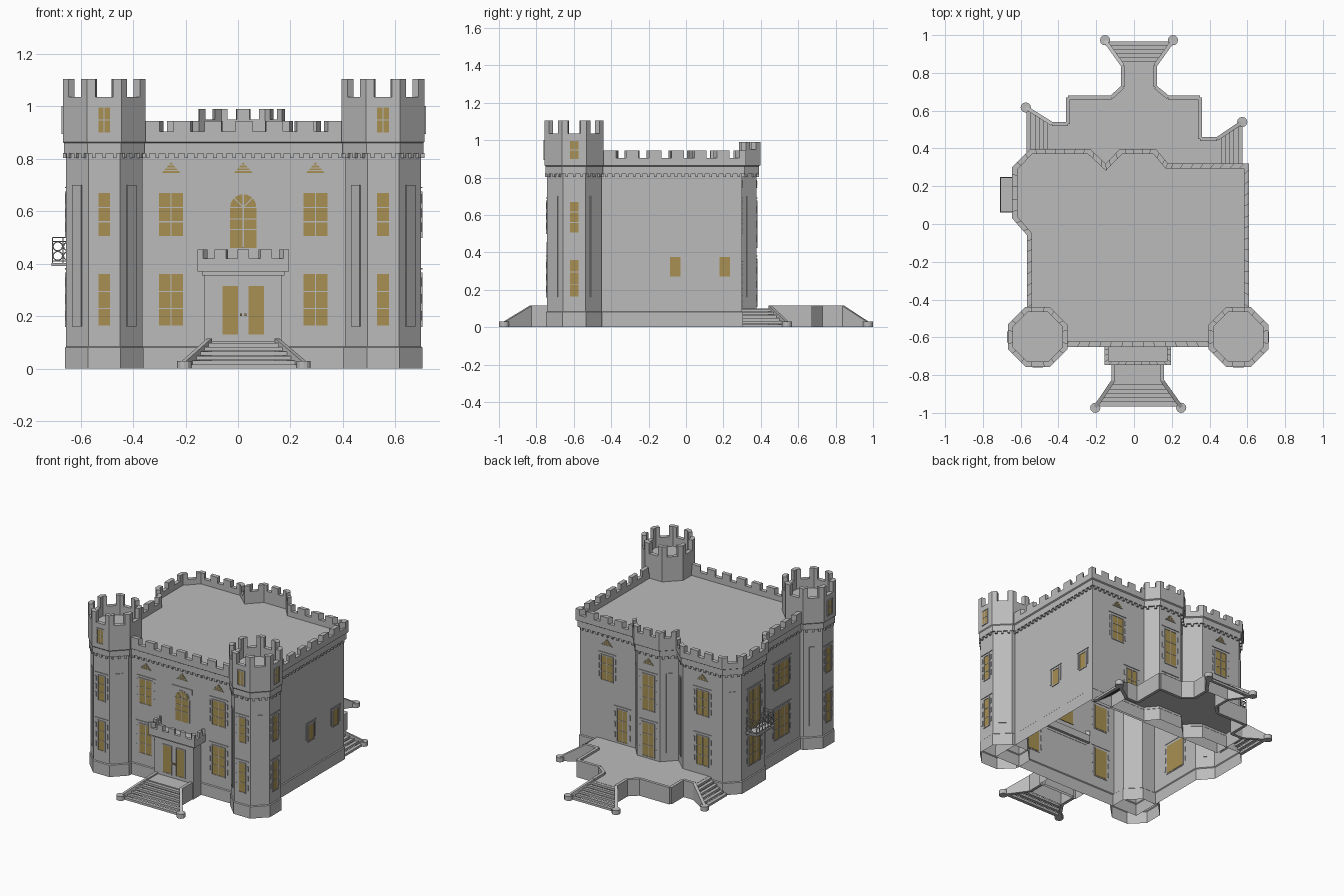
import bpy, bmesh
from math import sin, cos, pi, atan2, degrees, radians
from mathutils import Vector, Matrix

cube = bpy.data.objects.get("Cube")
if cube:
    bpy.data.objects.remove(cube)

def material(name, rgb):
    m = bpy.data.materials.new(name)
    m.use_nodes = True
    m.diffuse_color = (*rgb, 1)
    m.node_tree.nodes["Principled BSDF"].inputs["Base Color"].default_value = (*rgb, 1)
    return m

STONE = material("grey stone", (0.5, 0.5, 0.5))
GOLD = material("golden glass", (0.39, 0.28, 0.085))

def finish(bm, name, mat, fix=True):
    if fix:
        bmesh.ops.recalc_face_normals(bm, faces=bm.faces)
    me = bpy.data.meshes.new(name)
    bm.to_mesh(me)
    bm.free()
    me.materials.append(mat)
    ob = bpy.data.objects.new(name, me)
    bpy.context.collection.objects.link(ob)
    return ob

def solid(bm, bottom, top):
    a = [bm.verts.new(p) for p in bottom]
    b = [bm.verts.new(p) for p in top]
    n = len(a)
    bm.faces.new(a[::-1])
    bm.faces.new(b)
    for i in range(n):
        j = (i + 1) % n
        bm.faces.new((a[i], a[j], b[j], b[i]))

def prism(bm, poly, z0, z1):
    solid(bm, [(p[0], p[1], z0) for p in poly], [(p[0], p[1], z1) for p in poly])

def inset(poly, d):
    out = []
    for i, p in enumerate(poly):
        p = Vector(p)
        e1 = (p - Vector(poly[i - 1])).normalized()
        e2 = (Vector(poly[(i + 1) % len(poly)]) - p).normalized()
        n1, n2 = Vector((-e1.y, e1.x)), Vector((-e2.y, e2.x))
        out.append(p + (n1 + n2) * d / (1 + n1.dot(n2)))
    return out

def shell(name, poly, levels):
    """Open-bottomed shell through (inset, height) levels, closed by a roof."""
    bm = bmesh.new()
    rings = [[bm.verts.new((p.x, p.y, z)) for p in inset(poly, d)] for d, z in levels]
    n = len(poly)
    for a, b in zip(rings, rings[1:]):
        for i in range(n):
            j = (i + 1) % n
            bm.faces.new((a[i], a[j], b[j], b[i]))
    bm.faces.new(rings[-1])
    return finish(bm, name, STONE, False)

def merlons(bm, poly, thick, z0, z1, pitch, gap, edges=None, base=None):
    inner = inset(poly, thick)
    for i in edges if edges is not None else range(len(poly)):
        j = (i + 1) % len(poly)
        p, q = Vector(poly[i]), Vector(poly[j])
        n = max(1, round((q - p).length / pitch))
        def piece(s, t, lo, hi):
            prism(bm, [p.lerp(q, s), p.lerp(q, t), inner[j].lerp(inner[i], 1 - t), inner[j].lerp(inner[i], 1 - s)], lo, hi)
        if base:
            piece(0, 1, base, z0)
        cuts = [0] + [(k + 0.5 + s * gap / 2) / n for k in range(n) for s in (-1, 1)] + [1]
        for s, t in zip(cuts[::2], cuts[1::2]):
            piece(s, t, z0, z1)

# Wall-local frames: u along the wall, d outward, z up
def frame(x, y, deg):
    a = radians(deg)
    return Matrix(((-sin(a), cos(a), 0, x), (cos(a), sin(a), 0, y), (0, 0, 1, 0), (0, 0, 0, 1)))

def slab(bm, M, pts, d0, d1):
    solid(bm, [M @ Vector((u, d0, z)) for u, z in pts], [M @ Vector((u, d1, z)) for u, z in pts])

def box(bm, M, u0, u1, z0, z1, d0=-0.003, d1=0.005):
    slab(bm, M, [(u0, z0), (u1, z0), (u1, z1), (u0, z1)], d0, d1)

def edge_frames(poly):
    for i, p in enumerate(poly):
        q = poly[(i + 1) % len(poly)]
        e = q - p
        mid = (p + q) / 2
        yield frame(mid.x, mid.y, degrees(atan2(-e.x, e.y))), e

# Plans
body = [(-.566, -.65), (.61, -.65), (.61, .32), (.18, .32), (.116, .397), (-.075, .397),
        (-.15, .32), (-.233, .397), (-.55, .397), (-.645, .30), (-.645, .03), (-.566, -.06)]
def octagon(cx, cy, r):
    return [(cx + r / cos(pi / 8) * cos(pi / 8 + k * pi / 4), cy + r / cos(pi / 8) * sin(pi / 8 + k * pi / 4)) for k in range(8)]
TY, TR = -.598, .158
towers = {"left_front_tower": (-.51, -135, -45, 135), "right_front_tower": (.553, -135, -45, 45)}
porch = [(-.155, -.747), (.195, -.747), (.195, -.61), (-.155, -.61)]

# Main walls, towers and porch
WALL = [(.015, 0), (.015, .08), (.02, .085), (.02, .82), (.008, .82), (.008, .86), (0, .865)]
shell("main_walls_and_roof", body, WALL + [(0, .905), (.027, .905), (.027, .868)])
for name, (cx, *_) in towers.items():
    shell(name, octagon(cx, TY, TR), [(.008, 0), (.008, .08), (.013, .085), (.013, .82), (.004, .82),
          (.004, .86), (0, .865), (0, 1.035), (.027, 1.035), (.027, .97)])
shell("entrance_porch", porch, [(.028, 0), (.028, .355), (.018, .355), (.018, .37), (0, .37), (0, .42), (.02, .42), (.02, .39)])

# Battlements
bm = bmesh.new()
bay = [3, 4, 5]
merlons(bm, body, .027, .905, .945, .12, .45, [i for i in range(len(body)) if i not in bay])
merlons(bm, body, .027, .95, .99, .1, .42, bay, .905)
for cx, *_ in towers.values():
    merlons(bm, octagon(cx, TY, TR), .027, 1.035, 1.105, .13, .52)
merlons(bm, porch, .02, .42, .455, .08, .5, [0, 1, 3])
finish(bm, "battlements", STONE)

# Dentils under the cornice and tall panels on the slanted walls
bm = bmesh.new()
for poly in [inset(body, .02)] + [inset(octagon(c[0], TY, TR), .013) for c in towers.values()]:
    for M, e in edge_frames(poly):
        n = int(e.length / .036)
        for k in range(n):
            u = (k + .5 - n / 2) * e.length / n
            box(bm, M, u - .007, u + .007, .803, .822, -.002, .012)
        if len(poly) > 8 and abs(e.x) > .03 and abs(e.y) > .03:
            box(bm, M, -.02, .02, .16, .70)
for cx, *angles in towers.values():
    for a in angles:
        r = TR - .013
        box(bm, frame(cx + r * cos(radians(a)), TY + r * sin(radians(a)), a), -.024, .024, .16, .70)
finish(bm, "dentils_and_wall_panels", STONE)

# Windows
panes, frames, quoins = bmesh.new(), bmesh.new(), bmesh.new()

def window(M, w, z0, z1, cols=2, rows=3, surround=True):
    h, f = w / 2, .006
    box(panes, M, -h, h, z0, z1, -.005, .002)
    for s in (-1, 1):
        box(frames, M, *sorted((s * h, s * (h + f))), z0 - f, z1 + f)
    for z in (z0 - f, z1):
        box(frames, M, -h, h, z, z + f)
    for k in range(1, cols):
        u = -h + w * k / cols
        box(frames, M, u - .002, u + .002, z0, z1, 0, .004)
    for k in range(1, rows):
        z = z0 + (z1 - z0) * k / rows
        box(frames, M, -h, h, z - .002, z + .002, 0, .004)
    if surround:
        box(quoins, M, -h - .026, h + .026, z1 + .018, z1 + .023)
        for s in (-1, 1):
            for k in range(3):
                z = z0 + (z1 - z0) * (.1 + .33 * k)
                box(quoins, M, *sorted((s * (h + .016), s * (h + .024))), z, z + .035, -.003, .004)

def gable(M, z=.745):
    slab(panes, M, [(-.036, z), (.036, z), (0, z + .042)], -.004, .003)
    for k in range(4):
        h = .04 - .01 * k
        box(frames, M, -h, h, z + .0105 * k - .002, z + .0105 * k + .001)

LOW, HIGH = (.165, .36), (.505, .67)
for x in (-.255, .295):
    M = frame(x, -.63, -90)
    window(M, .092, *LOW)
    window(M, .092, *HIGH)
    gable(M)
for cx, *_ in towers.values():
    out = 180 if cx < 0 else 0
    for a in (-90, out):
        c, s = cos(radians(a)), sin(radians(a))
        M = frame(cx + c * (TR - .013), TY + s * (TR - .013), a)
        window(M, .045, *LOW, 1)
        window(M, .045, *HIGH, 1)
        window(frame(cx + c * TR, TY + s * TR, a), .045, .90, .995, 2, 2, False)

# Arched window over the porch
M = frame(.02, -.63, -90)
gable(M)
def arch(r):
    return [(-r, .46), (r, .46)] + [(r * cos(k * pi / 12), .615 + r * sin(k * pi / 12)) for k in range(13)]
slab(panes, M, arch(.05), -.004, .004)
slab(frames, M, arch(.057), -.003, .002)
box(frames, M, -.002, .002, .46, .615, 0, .006)
for z in (.53, .57, .615):
    box(frames, M, -.05, .05, z - .002, z + .002, 0, .006)
for a in (pi / 4, pi / 2, 3 * pi / 4):
    c, s = cos(a), sin(a)
    slab(frames, M, [(.002 * s, .615 - .002 * c), (.05 * c + .002 * s, .615 + .05 * s - .002 * c),
                     (.05 * c - .002 * s, .615 + .05 * s + .002 * c), (-.002 * s, .615 + .002 * c)], 0, .006)
box(quoins, M, -.076, .076, .69, .695)
for s in (-1, 1):
    box(quoins, M, *sorted((s * .072, s * .077)), .66, .69)

# Porch doors with knobs
for x, s in ((-.03, 1), (.07, -1)):
    M = frame(x, -.719, -90)
    window(M, .06, .13, .315, 1, 1, False)
    box(panes, M, s * .041 - .004, s * .041 + .004, .2, .21, 0, .008)

# Rear, right-hand and left-hand openings
M = frame(-.39, .377, 90)
window(M, .085, *LOW)
window(M, .085, *HIGH)
gable(M)
M = frame(.02, .377, 90)
window(M, .085, .115, .34)
window(M, .085, .43, .67)
gable(M)
M = frame(.386, .30, 90)
window(M, .085, *HIGH)
gable(M)
window(frame(.27, .30, 90), .075, .115, .33)
for y in (-.057, .207):
    window(frame(.59, y, 0), .055, .27, .375, 1, 1)
for x, y, w in ((-.546, -.25, .15), (-.625, .155, .12)):
    M = frame(x, y, 180)
    window(M, w, *LOW, 3)
    window(M, w, .41 if x < -.6 else .505, .67, 3)
finish(panes, "window_panes", GOLD)
finish(frames, "window_frames", STONE)
finish(quoins, "window_surrounds", STONE)

# Terrace and stairs
terrace = [(-.434, .29), (.44, .29), (.44, .45), (.35, .45), (.35, .67), (.18, .67), (.113, .725), (.113, .84),
           (-.06, .84), (-.06, .725), (-.12, .67), (-.35, .67), (-.35, .53), (-.434, .53)]
shell("rear_terrace", terrace, [(0, 0), (0, .1)])
shell("front_landing", [(-.1, -.83), (.14, -.83), (.14, -.7), (-.1, -.7)], [(0, 0), (0, .105)])

steps, rails = bmesh.new(), bmesh.new()

def stairs(a, b, c, d, n=6, h=.1):
    """Steps falling from the top edge a-b to the wider bottom edge c-d."""
    a, b, c, d = map(Vector, (a, b, c, d))
    for k in range(n):
        s, t = k / n, (k + 1) / n
        prism(steps, [a.lerp(c, s), b.lerp(d, s), b.lerp(d, t), a.lerp(c, t)], h * (1 - t), h * (1 - s) - h / n * .1)

def rail(*path):
    for p, q in zip(path, path[1:]):
        p, q = Vector(p), Vector(q)
        e = (q - p).to_2d().normalized() * .01
        s = Vector((-e.y, e.x, 0))
        top = [p + s, p - s, q - s, q + s]
        solid(rails, [(v.x, v.y, 0) for v in top], top)

def newel(x, y):
    prism(rails, [(x + .027 * cos(k * pi / 6), y + .027 * sin(k * pi / 6)) for k in range(12)], 0, .03)

stairs((-.1, -.83), (.14, -.83), (-.2, -.965), (.245, -.965))
stairs((.113, .84), (-.06, .84), (.2, .965), (-.15, .965))
stairs((-.434, .53), (-.434, .37), (-.57, .62), (-.57, .37))
stairs((.44, .29), (.44, .45), (.575, .29), (.575, .54))
T, B = .115, .03
for x0, x1 in ((-.11, -.205), (.15, .25)):
    rail((x0, -.72, T), (x0, -.83, T), (x1, -.97, B))
    newel(x1, -.973)
rail((.206, .97, B), (.113, .84, T), (.113, .725, T), (.18, .67, T), (.35, .67, T), (.35, .45, T), (.44, .45, T), (.573, .54, B))
rail((-.153, .97, B), (-.06, .84, T), (-.06, .725, T), (-.12, .67, T), (-.35, .67, T), (-.35, .53, T), (-.434, .53, T), (-.573, .617, B))
for p in ((.206, .973), (-.153, .973), (.573, .54), (-.573, .617)):
    newel(*p)
finish(steps, "stair_steps", STONE)
finish(rails, "stair_rails_and_newels", STONE)

# Balcony slab and scrolled ironwork
bm = bmesh.new()
prism(bm, [(-.71, .06), (-.61, .06), (-.61, .25), (-.71, .25)], .392, .402)
finish(bm, "balcony_slab", STONE)
cu = bpy.data.curves.new("balcony_railing", "CURVE")
cu.dimensions, cu.bevel_depth, cu.bevel_resolution = "3D", .0022, 0

def bar(pts, cyclic=False):
    sp = cu.splines.new("POLY")
    sp.points.add(len(pts) - 1)
    for v, p in zip(sp.points, pts):
        v.co = (*p, 1)
    sp.use_cyclic_u = cyclic

def railing(p, q, n):
    p, q = Vector(p), Vector(q)
    for z in (.41, .485, .5):
        bar([(p.x, p.y, z), (q.x, q.y, z)])
    r = (q - p).length / n * .46
    e = (q - p).normalized()
    for k in range(n + 1):
        v = p.lerp(q, k / n)
        bar([(v.x, v.y, .40), (v.x, v.y, .5)])
    for k in range(n):
        c = p.lerp(q, (k + .5) / n)
        for z in (.43, .466):
            bar([(c.x + e.x * r * cos(t * pi / 5), c.y + e.y * r * cos(t * pi / 5), z + .017 * sin(t * pi / 5)) for t in range(10)], True)

railing((-.707, .063), (-.707, .247), 6)
for y in (.063, .247):
    railing((-.707, y), (-.627, y), 2)
cu.materials.append(STONE)
bpy.context.collection.objects.link(bpy.data.objects.new("balcony_railing", cu))
